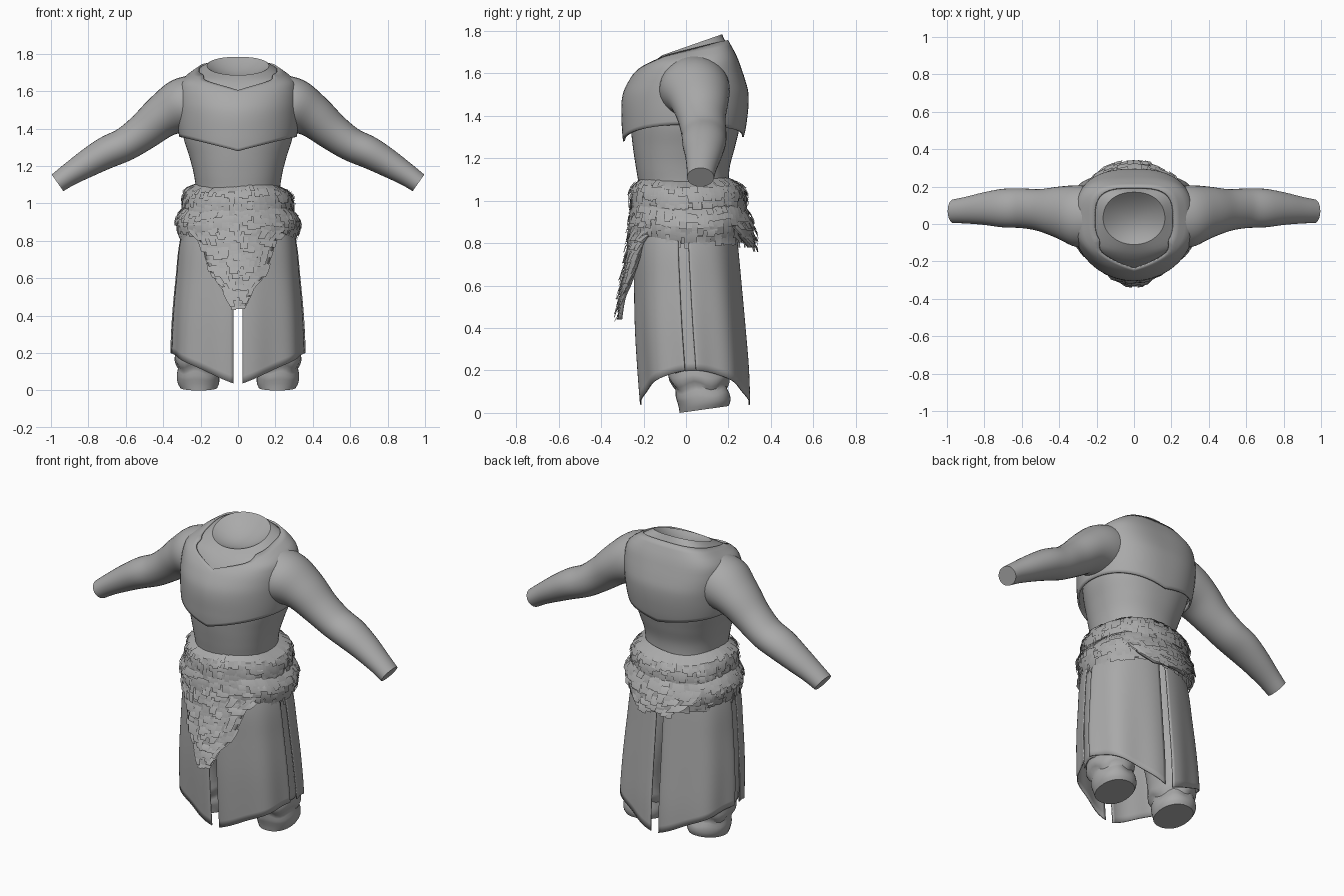
import bpy, bmesh, random
from math import sin, cos, pi, copysign
from mathutils import Vector

random.seed(4)
cube = bpy.data.objects.get("Cube")
if cube:
    bpy.data.objects.remove(cube, do_unlink=True)

GREY = (0.4, 0.4, 0.4, 1)
cloth = bpy.data.materials.new("plain grey")
cloth.use_nodes = True
cloth.diffuse_color = GREY
cloth.node_tree.nodes["Principled BSDF"].inputs["Base Color"].default_value = GREY


def finish(name, bm, angle=0.7, thick=0.0):
    bmesh.ops.recalc_face_normals(bm, faces=bm.faces)
    mesh = bpy.data.meshes.new(name)
    bm.to_mesh(mesh)
    bm.free()
    mesh.materials.append(cloth)
    ob = bpy.data.objects.new(name, mesh)
    bpy.context.collection.objects.link(ob)
    bpy.ops.object.select_all(action="DESELECT")
    ob.select_set(True)
    bpy.context.view_layer.objects.active = ob
    bpy.ops.object.shade_smooth_by_angle(angle=angle)
    if thick:
        mod = ob.modifiers.new("thickness", "SOLIDIFY")
        mod.thickness = thick
        mod.offset = 0
    return ob


def sample(table, t):
    """Smooth curve through rows keyed by their first column."""
    n = len(table)
    i = max(0, min(n - 2, sum(row[0] <= t for row in table) - 1))
    h = table[i + 1][0] - table[i][0]
    f = max(0, min(1, (t - table[i][0]) / h))

    def slope(k, c):
        a, b = table[max(0, k - 1)], table[min(n - 1, k + 1)]
        return (b[c] - a[c]) / (b[0] - a[0]) * h
    out = []
    for c in range(1, len(table[0])):
        p, q = table[i][c], table[i + 1][c]
        m, w = slope(i, c), slope(i + 1, c)
        out.append(p + m * f + (3 * (q - p) - 2 * m - w) * f * f
                   + (2 * (p - q) + m + w) * f ** 3)
    return out


def oval(a, rx, front, back, n=2.0):
    """Point on a rounded section, a = 0 facing front; higher n is boxier."""
    s, c = sin(a), cos(a)
    r = (abs(s) ** n + abs(c) ** n) ** (-1 / n)
    return rx * r * s, (front + back) / 2 - (back - front) / 2 * r * c


def grid(name, point, nu, nv, closed=False, caps="", thick=0.0, angle=0.7):
    """Surface from point(u, v), u and v in 0..1."""
    bm = bmesh.new()
    cols = nu if closed else nu + 1
    rows = [[bm.verts.new(point(i / nu, j / nv)) for i in range(cols)]
            for j in range(nv + 1)]
    for lo, hi in zip(rows, rows[1:]):
        for i in range(nu):
            k = (i + 1) % cols
            bm.faces.new((lo[i], lo[k], hi[k], hi[i]))
    if "start" in caps:
        bm.faces.new(rows[0])
    if "end" in caps:
        bm.faces.new(rows[-1])
    return finish(name, bm, angle, thick)


def fur(name, point, rows, count, length, lift):
    """Overlapping ragged tufts laid down a surface point(u, v)."""
    bm = bmesh.new()
    for r in range(rows):
        v = r / rows
        for i in range(count(v)):
            n = count(v)
            u = (i + random.uniform(0.3, 0.7)) / n
            half = random.uniform(0.5, 0.85) / n
            end = v + length * random.uniform(0.6, 1.4)
            up = lift * random.uniform(0.4, 1.5)
            cols = []
            for s in (u - half, u + half):
                strip = []
                for t, h in ((v, 0.15), ((v + end) / 2, 0.8), (end, 1)):
                    p = Vector(point(s, min(t, 1)))
                    p.z -= max(0, t - 1) * 0.12
                    out = Vector((p.x, p.y - 0.02, 0)).normalized()
                    strip.append(bm.verts.new(p + out * up * h))
                cols.append(strip)
            for k in range(2):
                bm.faces.new((cols[0][k], cols[1][k], cols[1][k + 1], cols[0][k + 1]))
    return finish(name, bm, 0.5)


# Torso: height, half width, front, back, tilt, boxiness of front and back
TORSO = [(0.95, .25, -.22, .22, 0, 2.2, 2.2), (1.05, .225, -.22, .205, 0, 2.2, 2.2),
         (1.15, .235, -.235, .205, 0, 2.2, 2.2), (1.25, .26, -.25, .23, 0, 2.1, 2.3),
         (1.36, .293, -.26, .255, 0, 2, 2.4), (1.5, .303, -.255, .265, 0, 2, 2.6),
         (1.6, .3, -.203, .24, 0, 2.2, 2.9), (1.66, .283, -.165, .22, .08, 2.6, 3.2),
         (1.705, .215, -.135, .19, .22, 3, 3.4), (1.735, .165, -.11, .17, .35, 2, 2.2)]


def body(a, z, grow=0.0):
    rx, front, back, tilt, nf, nb = sample(TORSO, z)
    g = grow * min(1, (1.79 - z) / 0.2)
    x, y = oval(a, rx + 0.45 * g, front - g, back + 0.65 * g, nf if cos(a) > 0 else nb)
    return x, y, z + tilt * (y - 0.03)


grid("torso", lambda u, v: body(u * 2 * pi, 0.95 + 0.785 * v), 64, 44, True, "start")


# Shallow hollow inside the neck rim
def neck(u, v):
    x, y, z = body(u * 2 * pi, 1.735)
    k = 1 - 0.97 * v
    return x * k, 0.03 + (y - 0.03) * k, 1.735 + (z - 1.735) * k - 0.05 * (1 - k * k)


grid("neck_hollow", neck, 64, 8, True, "end")


# Breastplate with pointed lower edge and V neckline
def plate(u, v):
    a = (u - 0.5) * 2 * pi
    low = (1.28 + .078 * abs(sin(a))) if cos(a) > 0 else (1.30 + .058 * abs(sin(a)))
    high = 1.603 + 0.11 * min(1, abs(a) / 0.9)
    return body(a, low + (high - low) * v, 0.038)


grid("breastplate", plate, 80, 20, True, thick=0.01)

# Arms: step, x, z, in-plane radius, front, back
ARM = [(0, .2, 1.54, .15, -.11, .2), (1, .3, 1.52, .148, -.125, .207),
       (2, .4, 1.468, .118, -.078, .2), (3, .5, 1.387, .1, -.04, .187),
       (4, .6, 1.318, .09, -.022, .19), (5, .7, 1.273, .086, -.018, .188),
       (6, .8, 1.217, .075, -.005, .17), (7, .9, 1.155, .061, .003, .145),
       (8, .965, 1.11, .054, .005, .132)]
# Trouser legs: height, centre x, half width, front, back
LEG = [(0, .21, .1, -.03, .2), (.03, .212, .112, -.035, .21), (.08, .215, .112, -.05, .205),
       (.11, .218, .102, -.05, .192), (.15, .22, .118, -.08, .205), (.2, .22, .115, -.085, .2),
       (.3, .21, .115, -.09, .19), (.6, .17, .14, -.13, .18), (.95, .12, .13, -.16, .18)]

for side, label in ((1, "left"), (-1, "right")):
    def arm(u, v):
        x, z, r, front, back = sample(ARM, v * 8)
        ahead, behind = sample(ARM, min(8, v * 8 + .3)), sample(ARM, max(0, v * 8 - .3))
        d = Vector((ahead[0] - behind[0], 0, ahead[1] - behind[1])).normalized()
        w, y = oval(u * 2 * pi, r, front, back)
        return side * (x - d.z * w), y, z + d.x * w

    def leg(u, v):
        z = v * 0.95
        cx, rx, front, back = sample(LEG, z)
        x, y = oval(u * 2 * pi, rx, front, back, 2.2)
        fold = 0.014 * sin(5 * u * 2 * pi + 1) * max(0, 1 - abs(z - 0.13) / 0.12)
        return side * (cx + x), y, z + fold * min(1, z * 12) + 0.14 * (y + .03) * max(0, 1 - z * 6)

    grid(label + "_arm", arm, 32, 40, True, "start end")
    grid(label + "_leg", leg, 32, 50, True, "start end")

# Skirt: height, half width, front, back
SKIRT = [(0.0, .36, -.205, .295), (.2, .358, -.222, .29), (.4, .35, -.235, .275),
         (.6, .333, -.24, .258), (.8, .312, -.24, .24), (1.0, .26, -.215, .215)]


def skirt_panel(name, start, stop, side, grow):
    def point(u, v):
        a = start + (stop - start) * u
        hem = 0.03 + 0.17 * abs(sin(a)) ** 1.15
        z = 1.0 + (hem - 1.0) * v
        rx, front, back = sample(SKIRT, z)
        g = grow + 0.007 * v * sin(a * 9)
        x, y = oval(a, rx + g - 0.005, front - g, back + g, 2.27)
        return side * x, y, z
    grid(name, point, 28, 24, thick=0.006)


for side, label in ((1, "left"), (-1, "right")):
    skirt_panel(label + "_front_skirt", 0.07, 1.42, side, 0)
    skirt_panel(label + "_back_skirt", 1.62, pi - 0.07, side, 0)
    skirt_panel(label + "_side_lining", 1.2, 1.85, side, -0.02)

# Rolled fur belt, two layers: height, half width, front, back
UPPER = [(.94, .28, -.25, .268), (.98, .286, -.253, .275), (1.03, .287, -.256, .275),
         (1.07, .272, -.244, .257), (1.1, .22, -.21, .21)]
LOWER = [(.81, .295, -.24, .265), (.84, .31, -.25, .28), (.89, .325, -.256, .287),
         (.94, .312, -.256, .284), (.98, .28, -.25, .27)]
for label, table, tufts in (("upper", UPPER, 80), ("lower", LOWER, 70)):
    def belt(u, v):
        top, low = table[-1][0], table[0][0]
        z = top + (low - top) * v
        x, y = oval(u * 2 * pi, *sample(table, z), 2.17)
        return x, y, z + 0.008 * sin(u * 6 * pi)
    grid(label + "_fur_roll", belt, 72, 12, True)
    fur(label + "_fur_tufts", belt, 5, lambda v: tufts, 0.32, 0.014)

# Hanging pelts: height, half width, y position
FRONT = [(.44, .03, -.312), (.5, .06, -.308), (.55, .08, -.302), (.6, .125, -.293),
         (.7, .165, -.278), (.8, .2, -.264), (.86, .255, -.257), (.95, .27, -.25)]
BACK = [(.78, .11, .318), (.83, .18, .312), (.9, .23, .298), (.97, .22, .27)]
for label, table, rows, across in (("front", FRONT, 15, 150), ("back", BACK, 6, 110)):
    def pelt(u, v):
        top, low = table[-1][0], table[0][0]
        z = top + (low - top) * v
        half, y = sample(table, z)
        x = (2 * u - 1) * half
        return x, y - copysign(1.6 * x * x, y), z
    grid(label + "_pelt", pelt, 16, 24, thick=0.02)
    fur(label + "_pelt_tufts", pelt, rows,
        lambda v: max(3, int(across * sample(table, table[-1][0]
                      + (table[0][0] - table[-1][0]) * v)[0] / 2)),
        1.6 / rows, 0.02)
